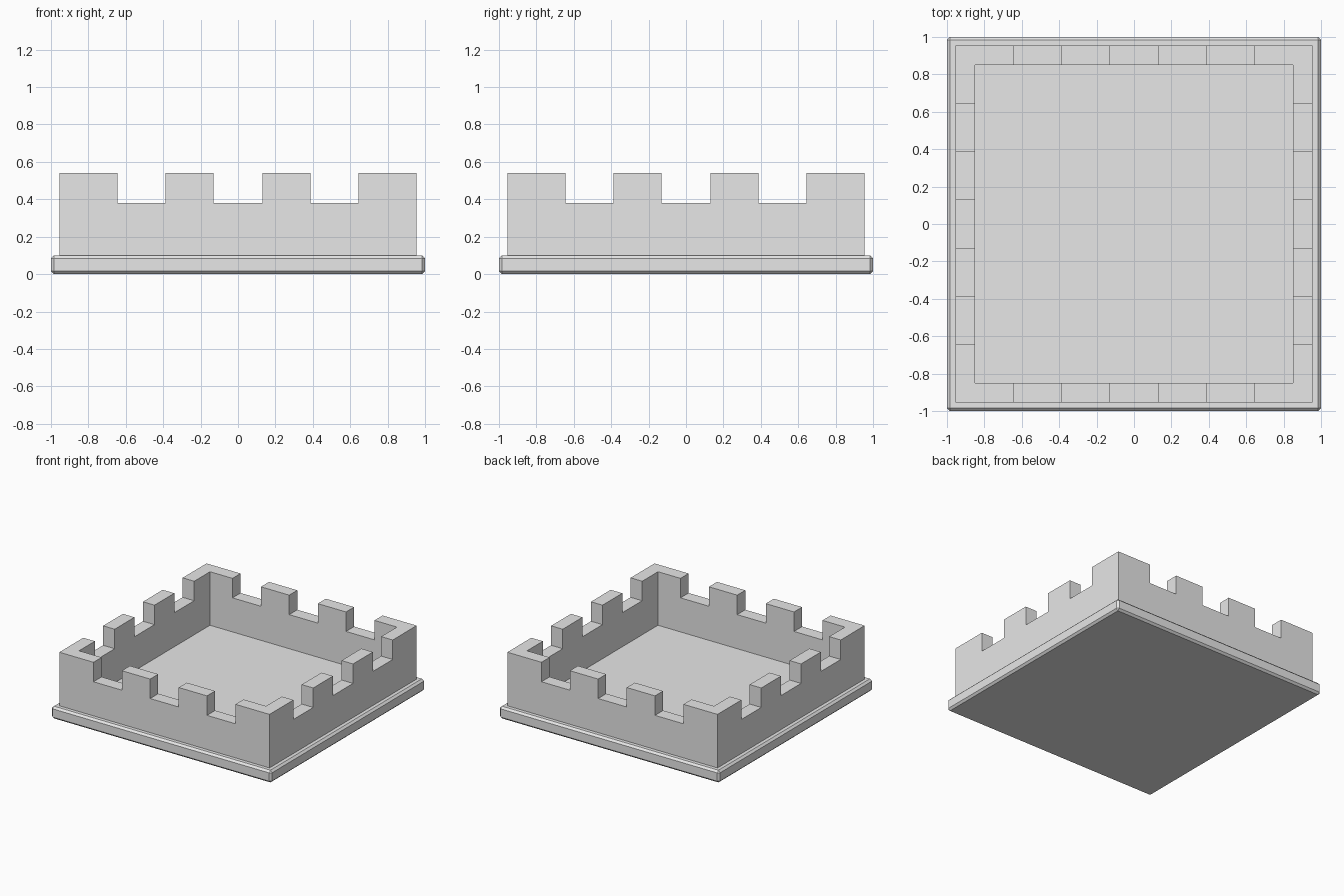
import bpy
import bmesh
from mathutils import Vector

if "Cube" in bpy.data.objects:
    bpy.data.objects.remove(bpy.data.objects["Cube"], do_unlink=True)

GREY = (0.8, 0.8, 0.8, 1.0)
BASE_TOP, GAP_TOP, WALL_TOP = 0.10, 0.38, 0.54
OUTER, INNER = 0.955, 0.85

stone = bpy.data.materials.new("stone grey")
stone.use_nodes = True
stone.diffuse_color = GREY
stone.node_tree.nodes["Principled BSDF"].inputs["Base Color"].default_value = GREY


def add_object(name, bm):
    bmesh.ops.recalc_face_normals(bm, faces=bm.faces[:])
    mesh = bpy.data.meshes.new(name)
    bm.to_mesh(mesh)
    bm.free()
    mesh.materials.append(stone)
    obj = bpy.data.objects.new(name, mesh)
    bpy.context.collection.objects.link(obj)
    return obj


# Base slab with chamfered edges
bm = bmesh.new()
bmesh.ops.create_cube(bm, size=1)
bmesh.ops.scale(bm, vec=(2, 2, BASE_TOP), verts=bm.verts[:])
bmesh.ops.translate(bm, vec=(0, 0, BASE_TOP / 2), verts=bm.verts[:])
bmesh.ops.bevel(bm, geom=bm.edges[:], offset=0.016, segments=1, affect='EDGES')
add_object("base_slab", bm)

# Battlement wall: one closed shell around the solid cells of a coarse grid
half = [0.13, 0.387, 0.645, INNER, OUTER]
lines = [-v for v in reversed(half)] + half
levels = [BASE_TOP, GAP_TOP, WALL_TOP]
cells = len(lines) - 1
gaps = (2, 4, 6)


def solid(i, j, k):
    if not (0 <= i < cells and 0 <= j < cells and 0 <= k < 2):
        return False
    if i not in (0, cells - 1) and j not in (0, cells - 1):
        return False
    return k == 0 or not (i in gaps or j in gaps)


bm = bmesh.new()
axes = (lines, lines, levels)
for i in range(cells):
    for j in range(cells):
        for k in range(2):
            cell = (i, j, k)
            if not solid(*cell):
                continue
            for axis in range(3):
                for side in (0, 1):
                    near = list(cell)
                    near[axis] += 2 * side - 1
                    if solid(*near):
                        continue
                    corners = []
                    for a, b in ((0, 0), (1, 0), (1, 1), (0, 1)):
                        step = [a, b]
                        step.insert(axis, side)
                        corners.append(Vector([axes[n][cell[n] + step[n]] for n in range(3)]))
                    bm.faces.new([bm.verts.new(c) for c in corners])
bmesh.ops.remove_doubles(bm, verts=bm.verts[:], dist=0.0001)
bmesh.ops.recalc_face_normals(bm, faces=bm.faces[:])
add_object("battlement_wall", bm)
